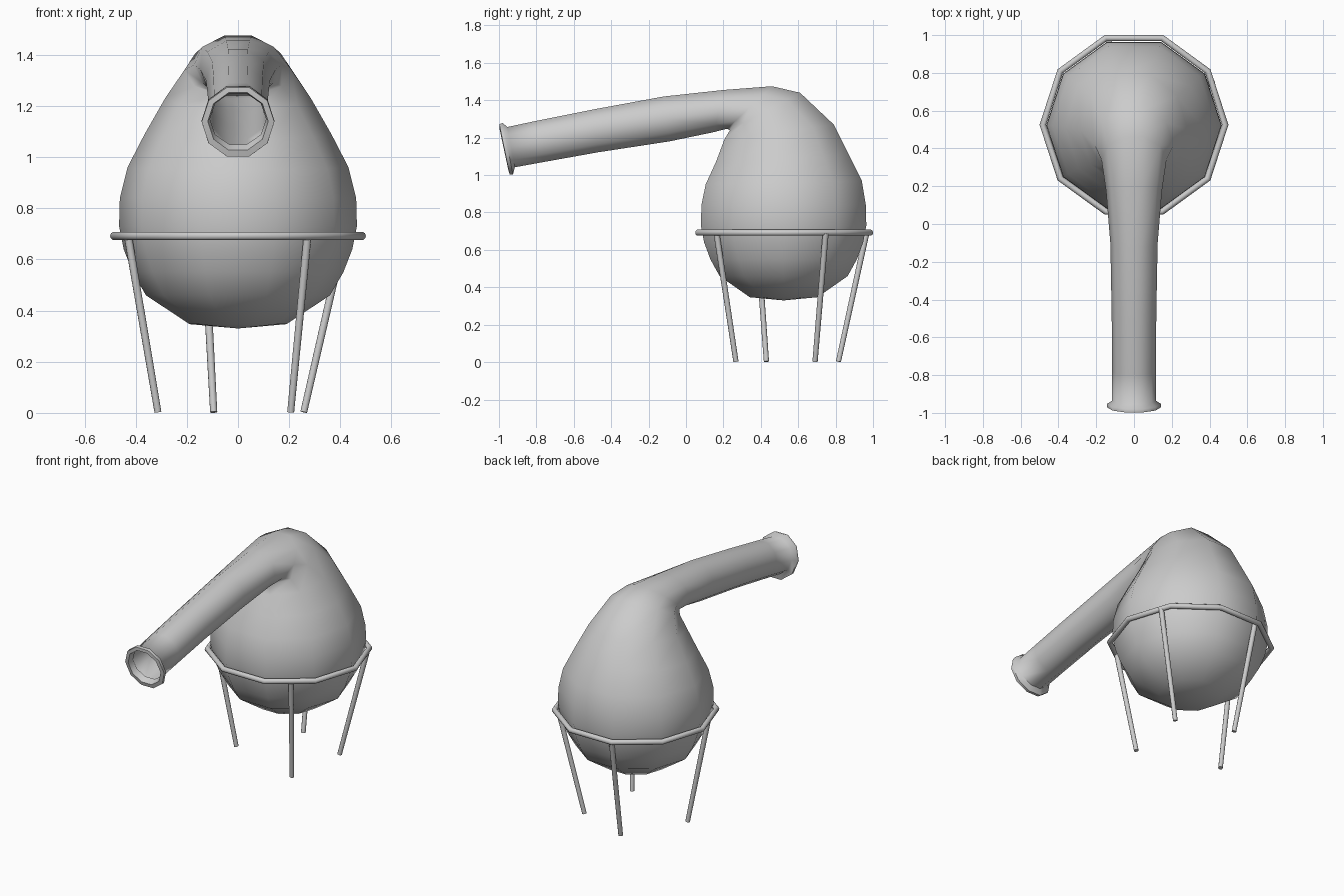
import bpy, bmesh
from math import sin, cos, pi
from mathutils import Vector

if "Cube" in bpy.data.objects:
    bpy.data.objects.remove(bpy.data.objects["Cube"])

SIDES = 10
CY = 0.522  # centre of the bulb in y


def finish(name, bm, angle=None):
    bmesh.ops.recalc_face_normals(bm, faces=bm.faces)
    me = bpy.data.meshes.new(name)
    bm.to_mesh(me)
    bm.free()
    for p in me.polygons:
        p.use_smooth = True
    ob = bpy.data.objects.new(name, me)
    bpy.context.collection.objects.link(ob)
    if angle:
        bpy.ops.object.select_all(action='DESELECT')
        ob.select_set(True)
        bpy.context.view_layer.objects.active = ob
        bpy.ops.object.shade_smooth_by_angle(angle=angle)
    return ob


def bridge(bm, a, b):
    n = len(a)
    for i in range(n):
        j = (i + 1) % n
        bm.faces.new((a[i], a[j], b[j], b[i]))


# Retort: bulb and drooping neck as one skin of ten-sided rings
bulb = [(0.19, 0.347), (0.36, 0.46), (0.412, 0.55), (0.447, 0.64),
        (0.465, 0.73), (0.462, 0.84)]  # radius, z
ap = sin(0.4 * pi)
rings = [(CY + r * ap, z, CY - r * ap, z, r) for r, z in bulb]
# each: back y, back z, front y, front z, half width
rings += [
    (0.94, 0.97, 0.105, 0.95, 0.432), (0.87, 1.11, 0.16, 1.07, 0.365),
    (0.79, 1.27, 0.205, 1.19, 0.285), (0.61, 1.44, 0.235, 1.24, 0.21),
    (0.46, 1.475, 0.22, 1.248, 0.172), (0.2, 1.455, 0.15, 1.23, 0.148),
    (-0.12, 1.42, -0.09, 1.18, 0.125), (-0.5, 1.35, -0.47, 1.122, 0.118),
    (-0.8, 1.29, -0.76, 1.07, 0.116), (-0.955, 1.257, -0.915, 1.042, 0.116),
    # flared lip turning inwards
    (-0.98, 1.278, -0.925, 1.003, 0.143), (-0.998, 1.272, -0.943, 1.003, 0.142),
    (-0.998, 1.252, -0.95, 1.027, 0.118), (-0.955, 1.248, -0.915, 1.05, 0.11),
]
bm = bmesh.new()
prev = None
for yb, zb, yf, zf, w in rings:
    c = Vector((0, (yb + yf) / 2, (zb + zf) / 2))
    h = Vector((0, (yb - yf) / 2, (zb - zf) / 2)) / ap
    ring = [bm.verts.new(c + Vector((w * cos(2 * pi * i / SIDES), 0, 0))
                         + h * sin(2 * pi * i / SIDES)) for i in range(SIDES)]
    if prev:
        bridge(bm, prev, ring)
    else:
        pole = bm.verts.new((0, CY, 0.33))
        for i in range(SIDES):
            bm.faces.new((pole, ring[(i + 1) % SIDES], ring[i]))
    prev = ring
finish("retort_flask", bm, angle=pi / 3)

# Stand ring: ten-sided hoop with a round section
bm = bmesh.new()
hoop = []
for i in range(SIDES):
    a = 2 * pi * i / SIDES
    hoop.append([bm.verts.new(((0.483 + 0.017 * cos(b)) * cos(a),
                               0.525 + (0.483 + 0.017 * cos(b)) * sin(a),
                               0.692 + 0.017 * sin(b)))
                 for b in [2 * pi * k / 10 for k in range(10)]])
for i in range(SIDES):
    bridge(bm, hoop[i], hoop[(i + 1) % SIDES])
finish("stand_ring", bm)

# Four splayed legs: top x, y and foot x, y
legs = [(-0.43, 0.38, -0.313, 0.43), (0.272, 0.163, 0.206, 0.267),
        (0.415, 0.747, 0.257, 0.69), (-0.132, 0.965, -0.095, 0.815)]
for n, (tx, ty, fx, fy) in enumerate(legs, 1):
    top, foot = Vector((tx, ty, 0.69)), Vector((fx, fy, 0.003))
    d = top - foot
    bm = bmesh.new()
    bmesh.ops.create_cone(bm, cap_ends=True, segments=10, radius1=0.014,
                          radius2=0.016, depth=d.length)
    rot = d.to_track_quat('Z', 'Y').to_matrix().to_4x4()
    bm.transform(rot)
    bmesh.ops.translate(bm, vec=(top + foot) / 2, verts=bm.verts)
    finish(f"stand_leg_{n}", bm, angle=pi / 4)
